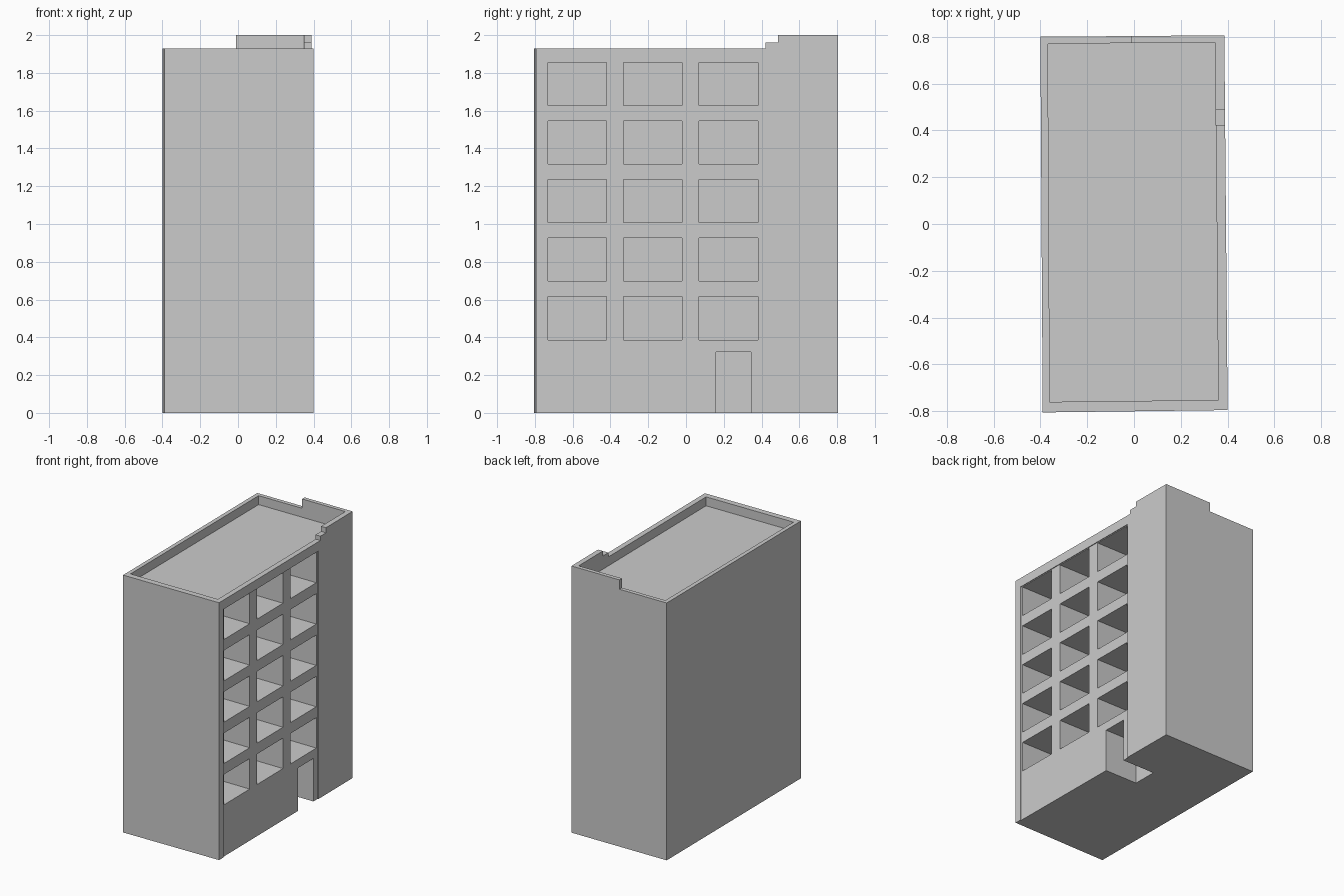
import bpy, bmesh

if "Cube" in bpy.data.objects:
    bpy.data.objects.remove(bpy.data.objects["Cube"])

TOP, RAISED = 1.93, 2.0
OUTER = [(-0.39, -0.805), (0.40, -0.795), (0.386, 0.806), (-0.40, 0.80)]
INNER = [(-0.36, -0.76), (0.36, -0.752), (0.347, 0.776), (-0.368, 0.77)]


def prism(name, footprint, z0, z1):
    bm = bmesh.new()
    low = [bm.verts.new((x, y, z0)) for x, y in footprint]
    high = [bm.verts.new((x, y, z1)) for x, y in footprint]
    n = len(low)
    bm.faces.new(low)
    bm.faces.new(high)
    for i in range(n):
        j = (i + 1) % n
        bm.faces.new((low[i], low[j], high[j], high[i]))
    bmesh.ops.recalc_face_normals(bm, faces=bm.faces[:])
    mesh = bpy.data.meshes.new(name)
    bm.to_mesh(mesh)
    bm.free()
    obj = bpy.data.objects.new(name, mesh)
    bpy.context.collection.objects.link(obj)
    return obj


def wall_x(y):
    # x of the slightly slanted right wall
    (xa, ya), (xb, yb) = OUTER[1], OUTER[2]
    return xa + (xb - xa) * (y - ya) / (yb - ya)


def wall_footprint(y0, y1, depth, proud=0.0):
    return [(wall_x(y0) - depth, y0), (wall_x(y0) + proud, y0),
            (wall_x(y1) + proud, y1), (wall_x(y1) - depth, y1)]


def cut(target, cutter):
    cutter.hide_render = True
    mod = target.modifiers.new("cut", 'BOOLEAN')
    mod.operation = 'DIFFERENCE'
    mod.solver = 'EXACT'
    mod.object = cutter
    bpy.context.view_layer.objects.active = target
    bpy.ops.object.modifier_apply(modifier=mod.name)
    bpy.data.objects.remove(cutter)


# Main block with sunken roof
building = prism("building_block", OUTER, 0, TOP)
cut(building, prism("roof_cutter", INNER, 1.863, 2.2))

# Shallow facade panel on the right wall
cut(building, prism("panel_cutter", wall_footprint(-0.745, 0.395, 0.006, 0.1), -0.1, 1.86))

# Deep balcony recesses, three columns by five rows
for row in range(5):
    for col in range(3):
        y, z = -0.73 + 0.40 * col, 0.387 + 0.31 * row
        cut(building, prism("balcony_cutter", wall_footprint(y, y + 0.31, 0.275, 0.1), z, z + 0.228))

# Deep doorway
cut(building, prism("door_cutter", wall_footprint(0.16, 0.345, 0.275, 0.1), -0.1, 0.322))

# Raised L-shaped parapet at the back right corner
inner_x = 0.349
prism("raised_parapet", [(-0.01, 0.773), (INNER[2][0], INNER[2][1]), (inner_x, 0.487),
                         (wall_x(0.487), 0.487), OUTER[2], (-0.01, 0.803)], TOP, RAISED)

# Low step in front of it
prism("parapet_step", [(inner_x, 0.42), (wall_x(0.42), 0.42),
                       (wall_x(0.487), 0.487), (inner_x, 0.487)], TOP, 1.962)
